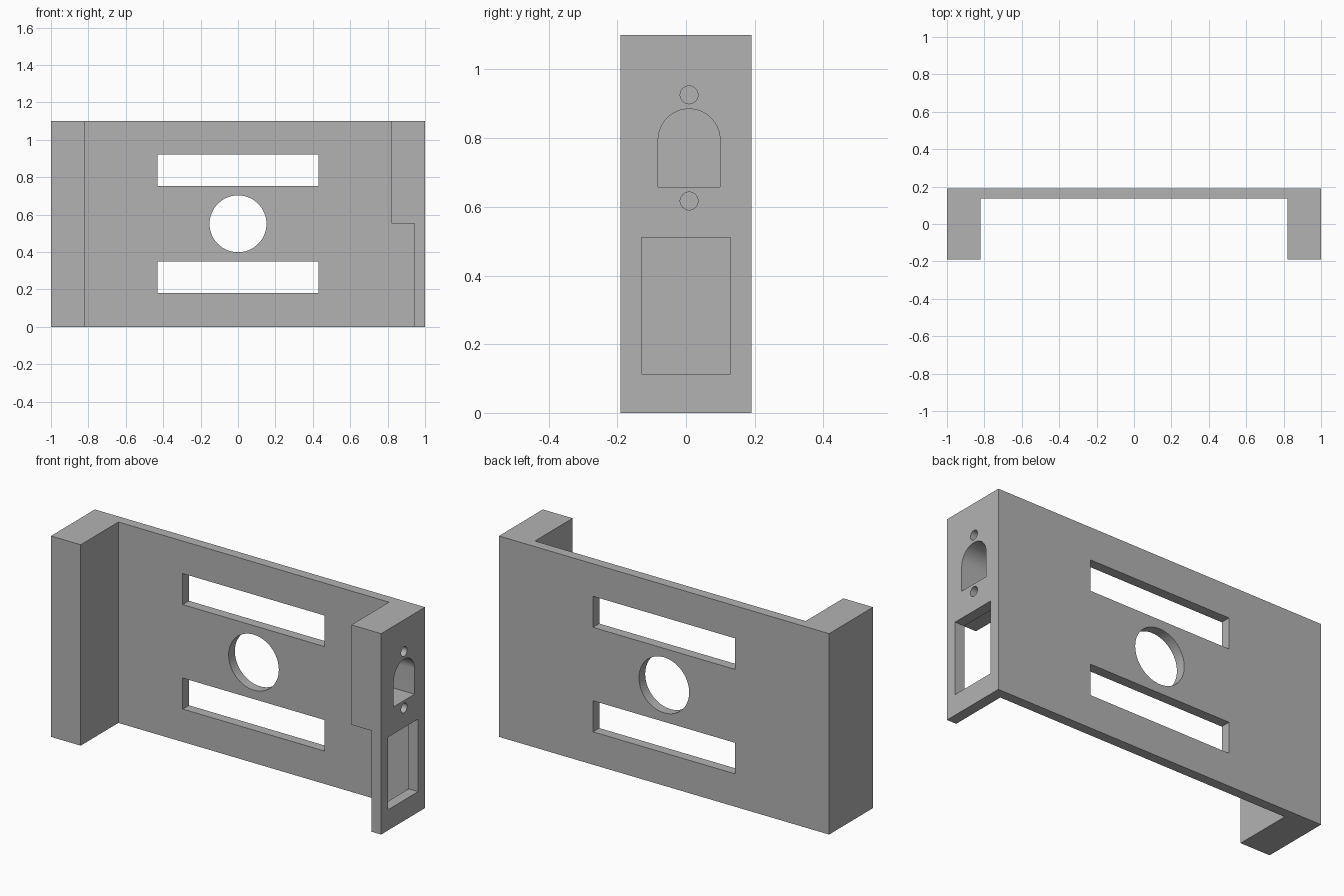
import bpy, bmesh, math
from mathutils import Vector

cube = bpy.data.objects.get("Cube")
if cube:
    bpy.data.objects.remove(cube, do_unlink=True)

grey = bpy.data.materials.new("plain grey")
grey.use_nodes = True
colour = (0.45, 0.45, 0.45, 1)
grey.diffuse_color = colour
grey.node_tree.nodes["Principled BSDF"].inputs["Base Color"].default_value = colour

HEIGHT, HALF_DEPTH, INNER, PLATE_Y = 1.1, 0.19, 0.82, 0.136


def prism(name, outline, axis, start, end):
    """Extrude a 2D outline along an axis (0 = x, 1 = y, 2 = z)."""
    bm = bmesh.new()
    verts = []
    for a, b in outline:
        co = [a, b]
        co.insert(axis, start)
        verts.append(bm.verts.new(co))
    face = bm.faces.new(verts)
    shift = Vector((0, 0, 0))
    shift[axis] = end - start
    grown = bmesh.ops.extrude_face_region(bm, geom=[face])["geom"]
    bmesh.ops.translate(bm, vec=shift, verts=[g for g in grown if isinstance(g, bmesh.types.BMVert)])
    bmesh.ops.recalc_face_normals(bm, faces=bm.faces)
    mesh = bpy.data.meshes.new(name)
    bm.to_mesh(mesh)
    bm.free()
    mesh.materials.append(grey)
    obj = bpy.data.objects.new(name, mesh)
    bpy.context.collection.objects.link(obj)
    return obj


def rect(a0, a1, b0, b1):
    return [(a0, b0), (a1, b0), (a1, b1), (a0, b1)]


def arc(a, b, radius, sweep=math.tau, steps=64):
    count = steps if sweep == math.tau else steps + 1
    return [(a + radius * math.cos(sweep * i / steps),
             b + radius * math.sin(sweep * i / steps)) for i in range(count)]


# U-shaped bracket: back plate with a forward leg at each end
bracket = prism("mounting_bracket", [
    (-1, HALF_DEPTH), (-1, -HALF_DEPTH), (-INNER, -HALF_DEPTH), (-INNER, PLATE_Y),
    (INNER, PLATE_Y), (INNER, -HALF_DEPTH), (1, -HALF_DEPTH), (1, HALF_DEPTH)], 2, 0, HEIGHT)

cutters = [
    # back plate slots and round opening
    prism("upper_slot", rect(-0.43, 0.43, 0.752, 0.922), 1, 0, 0.4),
    prism("lower_slot", rect(-0.43, 0.43, 0.18, 0.35), 1, 0, 0.4),
    prism("round_opening", arc(0, 0.551, 0.152), 1, 0, 0.4),
    # recess that thins the lower half of the left leg
    prism("leg_recess", rect(-0.4, PLATE_Y, -0.2, 0.553), 0, 0.7, 0.943),
    # left leg window, arched socket and its screw holes
    prism("leg_window", rect(-0.13, 0.13, 0.113, 0.51), 0, 0.9, 1.1),
    prism("arched_socket", arc(0.009, 0.795, 0.09, math.pi, 32)
          + [(-0.081, 0.658), (0.099, 0.658)], 0, 0.7, 1.1),
    prism("upper_screw_hole", arc(0.009, 0.926, 0.026, steps=32), 0, 0.7, 1.1),
    prism("lower_screw_hole", arc(0.009, 0.617, 0.026, steps=32), 0, 0.7, 1.1),
]

bpy.ops.object.select_all(action='DESELECT')
bpy.context.view_layer.objects.active = bracket
bracket.select_set(True)
for cutter in cutters:
    cutter.hide_render = True
    mod = bracket.modifiers.new(cutter.name, 'BOOLEAN')
    mod.operation = 'DIFFERENCE'
    mod.solver = 'EXACT'
    mod.object = cutter
    bpy.ops.object.modifier_apply(modifier=mod.name)
    bpy.data.objects.remove(cutter, do_unlink=True)

bpy.ops.object.shade_smooth_by_angle(angle=math.radians(30))
